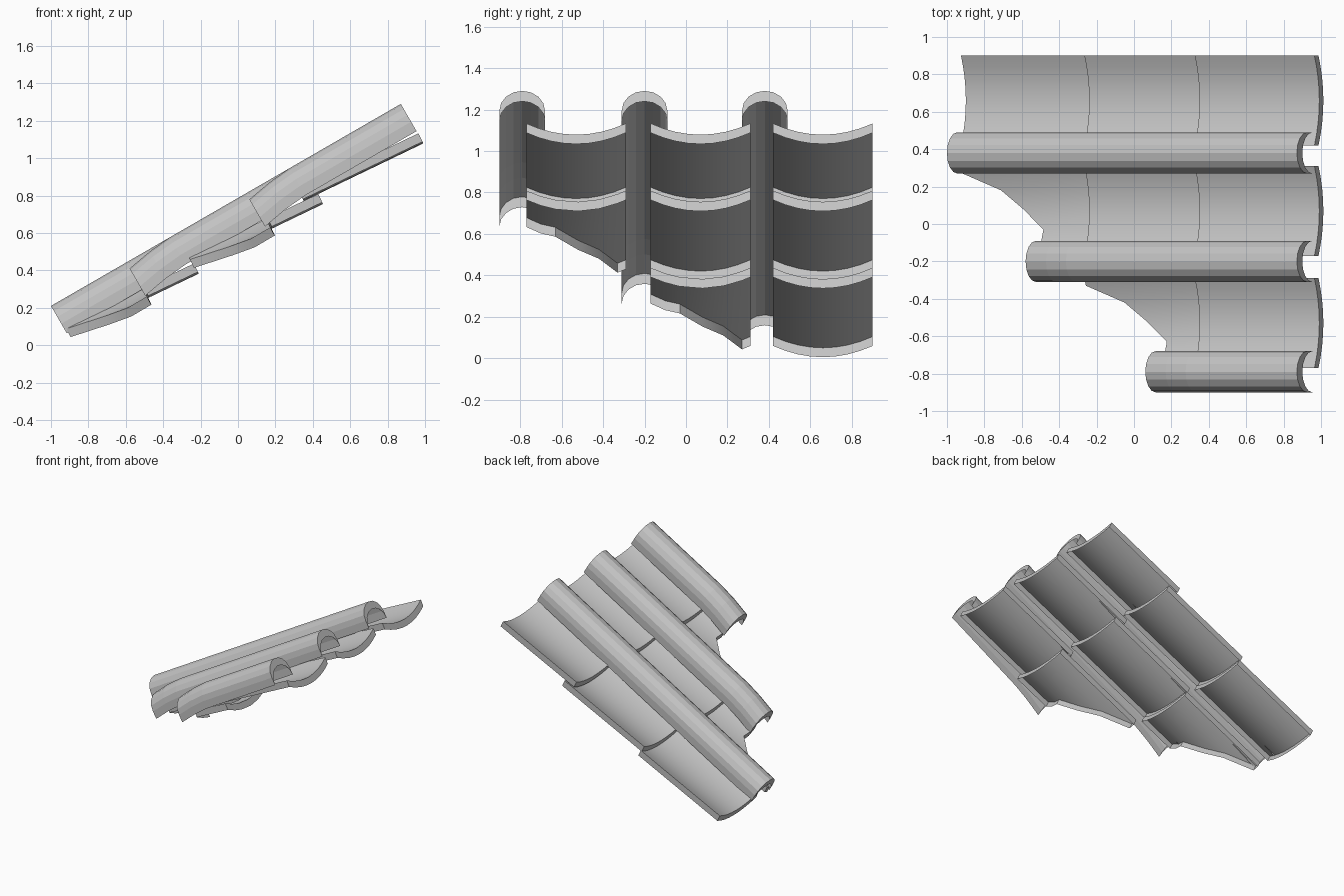
import bpy, bmesh
from math import radians, sin, cos, pi
from mathutils import Vector

cube = bpy.data.objects.get("Cube")
if cube:
    bpy.data.objects.remove(cube)

clay = bpy.data.materials.new("grey_clay")
clay.use_nodes = True
GREY = (0.55, 0.55, 0.55, 1)
clay.diffuse_color = GREY
clay.node_tree.nodes["Principled BSDF"].inputs["Base Color"].default_value = GREY


def axes(degrees):
    """Direction up the slope and direction out of the slope."""
    a = radians(degrees)
    return Vector((cos(a), 0, sin(a))), Vector((-sin(a), 0, cos(a)))


def shell(name, rows, out, depth, smooth):
    """Sheet through rows of points, with a rim hanging from its border."""
    bm = bmesh.new()
    grid = [[bm.verts.new(p) for p in row] for row in rows]
    for r0, r1 in zip(grid, grid[1:]):
        for i in range(len(r0) - 1):
            bm.faces.new((r0[i], r1[i], r1[i + 1], r0[i + 1]))
    bm.normal_update()
    if sum((f.normal.dot(out) for f in bm.faces)) < 0:
        bmesh.ops.reverse_faces(bm, faces=bm.faces[:])
    border = [e for e in bm.edges if e.is_boundary]
    rim = bmesh.ops.extrude_edge_only(bm, edges=border)["geom"]
    for v in rim:
        if isinstance(v, bmesh.types.BMVert):
            v.co -= out * depth
    bmesh.ops.recalc_face_normals(bm, faces=bm.faces[:])
    bm.normal_update()
    top = max(bm.faces, key=lambda f: f.normal.dot(out))
    if top.normal.dot(out) < 0.5:
        bmesh.ops.reverse_faces(bm, faces=bm.faces[:])
    mesh = bpy.data.meshes.new(name)
    bm.to_mesh(mesh)
    bm.free()
    mesh.materials.append(clay)
    obj = bpy.data.objects.new(name, mesh)
    bpy.context.collection.objects.link(obj)
    if smooth:
        bpy.ops.object.select_all(action="DESELECT")
        obj.select_set(True)
        bpy.context.view_layer.objects.active = obj
        bpy.ops.object.shade_smooth_by_angle(angle=radians(30))
    return obj


# Concave pan tiles, overlapping up the slope
PAN_U, PAN_N = axes(25.7)
HALF = 0.24
STARTS = [(-0.925, 0.105, 0.765), (-0.265, 0.475, 0.77), (0.325, 0.825, 0.71)]
BROKEN = [(-0.24, 0.47), (-0.17, 0.46), (-0.1, 0.465), (0.01, 0.34),
          (0.11, 0.215), (0.2, 0.0), (0.24, 0.0)]


def pan(name, centre, tile, broken):
    x, z, length = STARTS[tile]
    base = Vector((x, centre, z))
    cut = BROKEN if broken else [(-HALF + HALF * i / 4, 0) for i in range(9)]
    rows = []
    for t in (0, 1):
        row = []
        for y, low in cut:
            sag = 0.06 * (1 - (y / HALF) ** 2)
            s = low + (length - low) * t
            row.append(base + PAN_U * s - PAN_N * sag + Vector((0, y, 0)))
        rows.append(row)
    shell(name, rows, PAN_N, 0.05, True)


for label, centre, first in (("back", 0.66, 0), ("middle", 0.07, 0), ("front", -0.53, 1)):
    for tile in range(first, 3):
        broken = label != "back" and tile == first
        pan(f"{label}_pan_tile_{tile + 1}", centre, tile, broken)

# Round cap tiles covering the joints; the shorter ones droop at the low end
CAP_U, CAP_N = axes(30)
RADIUS, SIDES, END = 0.11, 8, 2.16


def cap(name, centre, start, droop):
    path = [(start, 0.037), (start + 0.14, 0.012), (start + 0.27, 0)] if droop else [(start, 0)]
    rows = []
    for s, drop in path + [(END, 0)]:
        axis = Vector((-1, centre, 0.21)) + CAP_U * s - CAP_N * (RADIUS + drop)
        rows.append([axis + CAP_N * (RADIUS * sin(pi * i / SIDES))
                     + Vector((0, RADIUS * cos(pi * i / SIDES), 0))
                     for i in range(SIDES + 1)])
    shell(name, rows, CAP_N, 0.058, False)


cap("back_cap_tile", 0.38, 0, False)
cap("middle_cap_tile", -0.2, 0.464, True)
cap("front_cap_tile", -0.79, 1.203, True)
